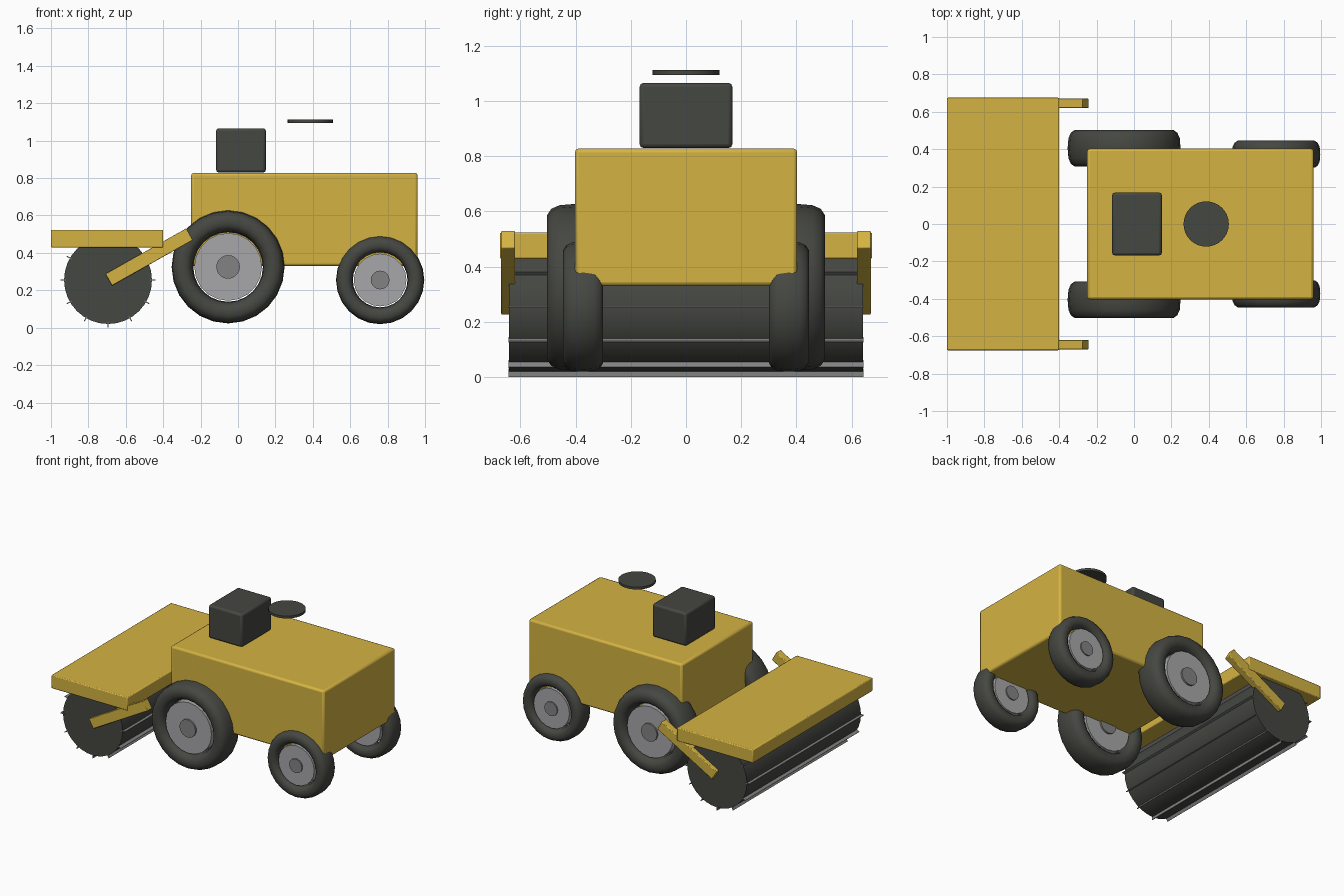
import bpy, math
from math import pi, cos, sin, radians

cube = bpy.data.objects.get("Cube")
if cube:
    bpy.data.objects.remove(cube, do_unlink=True)


def material(name, rgb):
    m = bpy.data.materials.new(name)
    m.use_nodes = True
    m.diffuse_color = (*rgb, 1)
    m.node_tree.nodes["Principled BSDF"].inputs["Base Color"].default_value = (*rgb, 1)
    return m


yellow = material("harvest yellow", (0.66, 0.45, 0.055))
dark = material("dark rubber", (0.06, 0.063, 0.053))
silver = material("silver rim", (0.39, 0.39, 0.40))
steel = material("dull steel", (0.22, 0.225, 0.22))


def finish(name, mat, bevel=0):
    ob = bpy.context.object
    ob.name = name
    ob.data.materials.append(mat)
    if bevel:
        bpy.ops.object.transform_apply(location=False, rotation=False, scale=True)
        mod = ob.modifiers.new("soft edges", 'BEVEL')
        mod.width, mod.segments = bevel, 2
    bpy.ops.object.shade_smooth_by_angle(angle=radians(35))
    return ob


def box(name, mat, loc, size, bevel=0, tilt=0):
    bpy.ops.mesh.primitive_cube_add(size=1, location=loc, rotation=(0, tilt, 0))
    bpy.context.object.scale = size
    return finish(name, mat, bevel)


def axle_cylinder(name, mat, loc, radius, width, sides, bevel=0):
    """Cylinder lying along y."""
    bpy.ops.mesh.primitive_cylinder_add(vertices=sides, radius=radius, depth=width,
                                        location=loc, rotation=(pi / 2, 0, 0))
    return finish(name, mat, bevel)


def tyre(name, loc, outer, inner, width, sides=24, ring=14):
    """Ring swept around y with a squarish oval section."""
    mid, half = (outer + inner) / 2, (outer - inner) / 2
    squash = lambda v: math.copysign(abs(v) ** 0.75, v)
    verts, faces = [], []
    for i in range(sides):
        a = 2 * pi * i / sides
        for j in range(ring):
            b = 2 * pi * j / ring
            r = mid + half * squash(cos(b))
            verts.append((r * cos(a), width / 2 * squash(sin(b)), r * sin(a)))
            i2, j2 = (i + 1) % sides, (j + 1) % ring
            faces.append((i * ring + j, i * ring + j2, i2 * ring + j2, i2 * ring + j))
    mesh = bpy.data.meshes.new(name)
    mesh.from_pydata(verts, [], faces)
    mesh.materials.append(dark)
    mesh.shade_smooth()
    ob = bpy.data.objects.new(name, mesh)
    ob.location = loc
    bpy.context.collection.objects.link(ob)


# Hull, cab and floating round cap
box("body", yellow, (0.355, 0, 0.579), (1.21, 0.806, 0.498), 0.014)
box("cab", dark, (0.016, 0, 0.948), (0.266, 0.336, 0.236), 0.014)
bpy.ops.mesh.primitive_cylinder_add(vertices=32, radius=0.121, depth=0.017,
                                    location=(0.386, 0, 1.104))
finish("round_cap", dark)

# Wheels: tyre, rim and hub on both sides
wheels = (("front", -0.053, 0.325, 0.302, 0.186, 0.405, 0.2, 0.063),
          ("rear", 0.76, 0.255, 0.236, 0.146, 0.373, 0.147, 0.05))
for pos, x, z, outer, inner, y, width, hub in wheels:
    for side, s in (("left", 1), ("right", -1)):
        label = f"{pos}_{side}"
        loc = (x, s * y, z)
        tyre(label + "_tyre", loc, outer, inner, width)
        axle_cylinder(label + "_rim", silver, loc, inner - 0.005, width * 0.76, 20)
        axle_cylinder(label + "_hub", steel, loc, hub, width * 0.88, 20)

# Header: deck, reel drum, slats and carrying arms
box("header_deck", yellow, (-0.7, 0, 0.476), (0.6, 1.35, 0.095), 0.006)
reel_x, reel_z = -0.695, 0.255
axle_cylinder("reel_drum", dark, (reel_x, 0, reel_z), 0.235, 1.284, 32)
for i in range(12):
    a = i * pi / 6
    box(f"reel_slat_{i + 1}", steel,
        (reel_x + 0.24 * cos(a), 0, reel_z + 0.24 * sin(a)),
        (0.03, 1.288, 0.005), tilt=-a)
for side, s in (("left", 1), ("right", -1)):
    box(f"header_arm_{side}", yellow, (-0.475, s * 0.645, 0.378),
        (0.496, 0.05, 0.072), 0.004, tilt=-radians(29.4))
